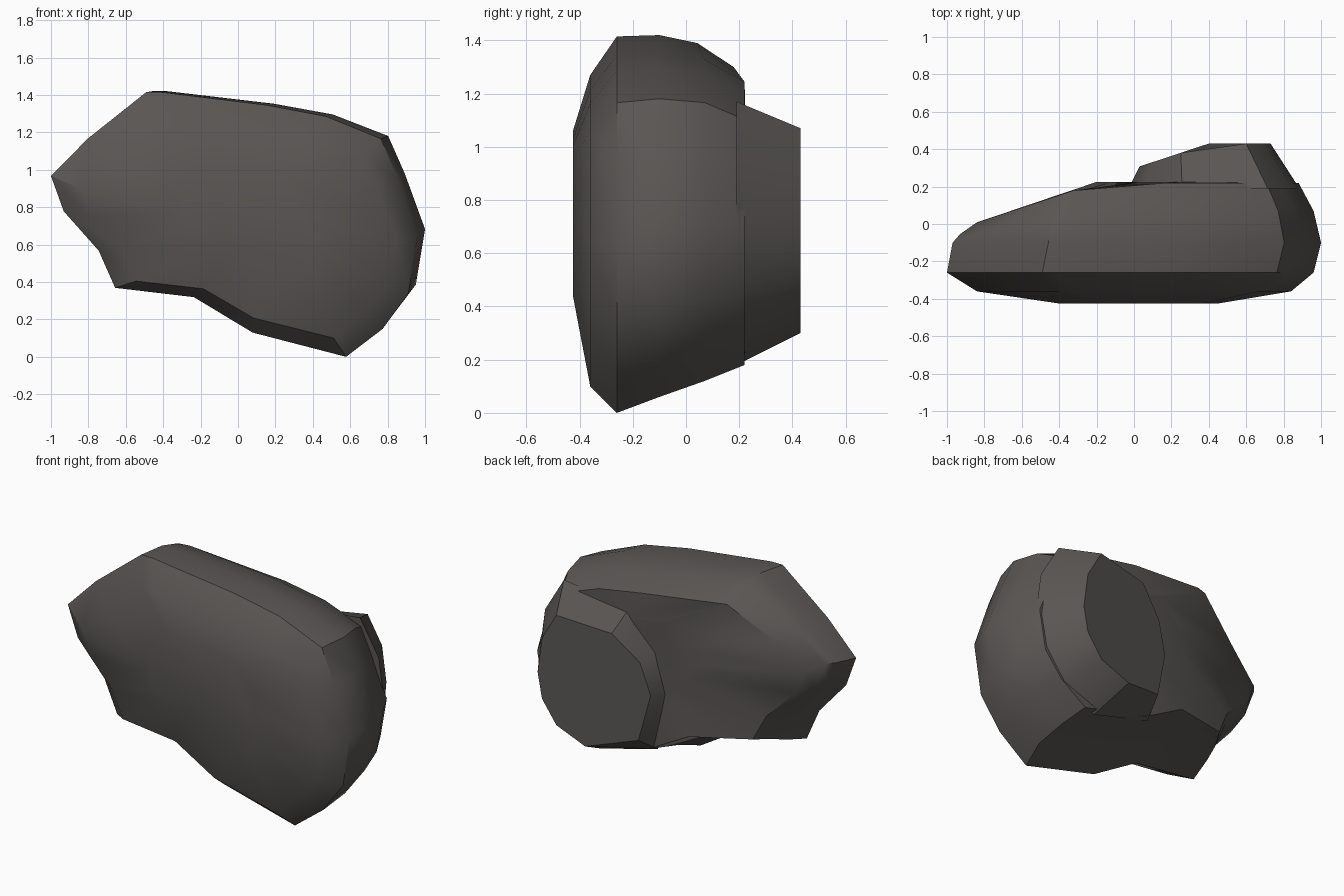
import bpy, bmesh

if "Cube" in bpy.data.objects:
    bpy.data.objects.remove(bpy.data.objects["Cube"])

stone = bpy.data.materials.new("dark_stone")
stone.diffuse_color = (0.1, 0.092, 0.087, 1)
stone.use_nodes = True
stone.node_tree.nodes["Principled BSDF"].inputs["Base Color"].default_value = stone.diffuse_color


def fit(profile, x0, x1, z0, z1):
    """Stretch an x/z profile into the given bounds."""
    xs, zs = zip(*profile)
    ax, bx, az, bz = min(xs), max(xs), min(zs), max(zs)
    return [(x0 + (x - ax) / (bx - ax) * (x1 - x0),
             z0 + (z - az) / (bz - az) * (z1 - z0)) for x, z in profile]


def loft(name, profile, rings, bend_x):
    """Skin a profile along y; slope makes the ring fall forward left of bend_x."""
    bm = bmesh.new()
    loops = []
    for y, slope, bounds in rings:
        loops.append([bm.verts.new((x, y - slope * max(0, bend_x - x), z))
                      for x, z in fit(profile, *bounds)])
    n = len(profile)
    for a, b in zip(loops, loops[1:]):
        for i in range(n):
            j = (i + 1) % n
            bm.faces.new((a[i], a[j], b[j], b[i]))
    bm.faces.new(loops[0])
    bm.faces.new(loops[-1][::-1])
    bmesh.ops.recalc_face_normals(bm, faces=bm.faces)
    mesh = bpy.data.meshes.new(name)
    bm.to_mesh(mesh)
    bm.free()
    obj = bpy.data.objects.new(name, mesh)
    obj.data.materials.append(stone)
    bpy.context.collection.objects.link(obj)
    bpy.ops.object.select_all(action='DESELECT')
    obj.select_set(True)
    bpy.context.view_layer.objects.active = obj
    bpy.ops.object.shade_smooth_by_angle(angle=0.6)
    return obj


# Main boulder: front outline, skinned from the front cap to the sloping back
outline = [(-1, .97), (-.8, 1.17), (-.48, 1.42), (-.4, 1.42), (.18, 1.35), (.5, 1.29),
           (.8, 1.17), (.89, .96), (1, .65), (.95, .34), (.81, .15), (.61, 0),
           (.1, .13), (-.22, .32), (-.65, .37), (-.74, .57), (-.93, .78)]
loft("boulder_body", outline, [
    (-.425, 0, (-.40, .45, .44, 1.06)),
    (-.36, 0, (-.84, .84, .10, 1.27)),
    (-.26, 0, (-1.0, .96, 0, 1.415)),
    (-.10, 0, (-.97, 1.0, .06, 1.42)),
    (.07, .17, (-.93, .96, .12, 1.39)),
    (.22, .33, (-.84, .88, .18, 1.30)),
    (.225, .33, (-.20, .60, .45, 1.10)),
], -.2)

# Raised lump on the right of the back
lump = [(.73, .68), (.70, .90), (.60, 1.07), (.25, 1.03), (.09, .87), (.03, .67),
        (.10, .38), (.40, .30), (.60, .38), (.70, .52)]
loft("back_lump", lump, [
    (.19, 0, (-.03, .885, .18, 1.17)),
    (.43, .33, (.03, .73, .30, 1.07)),
], .4)
